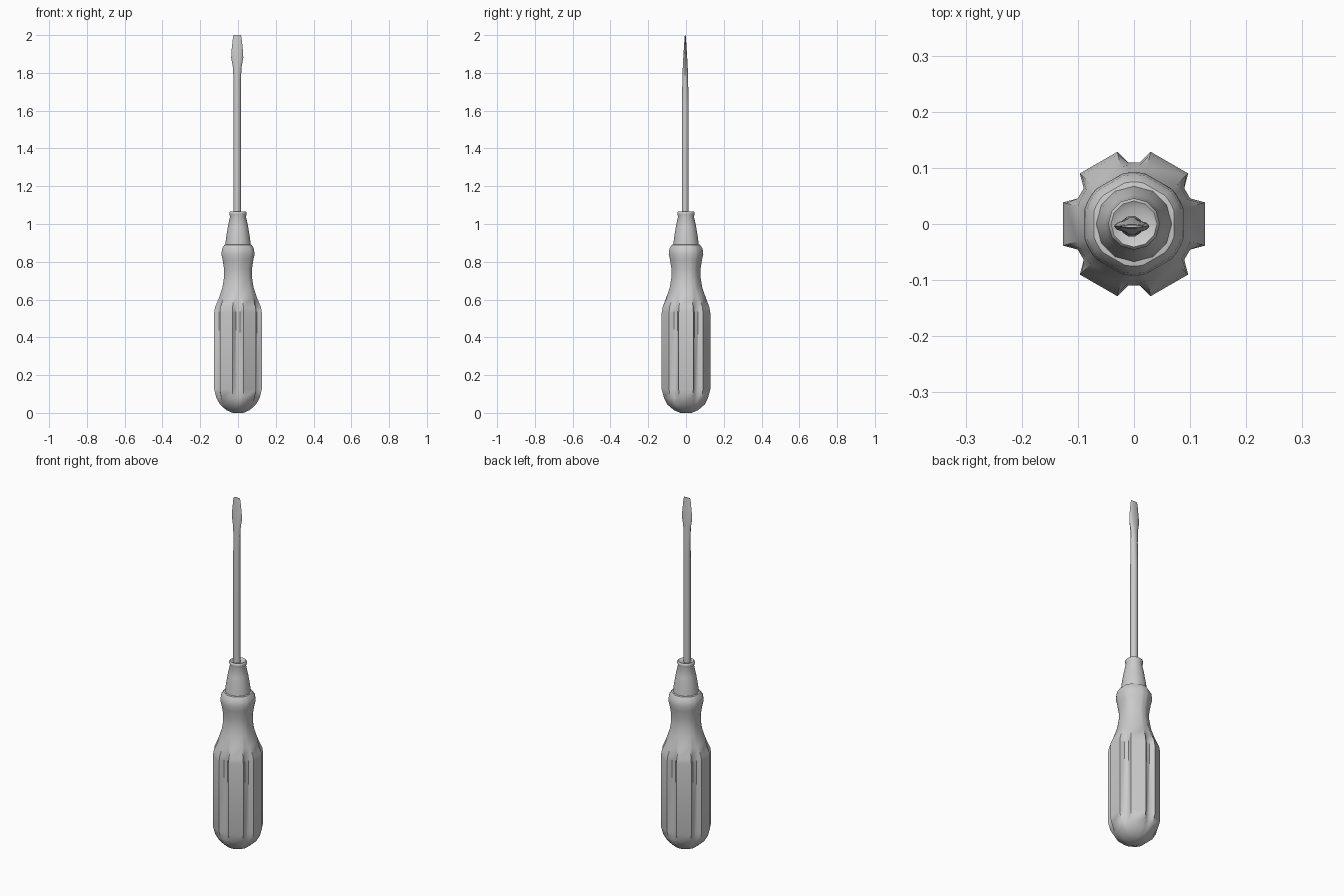
import bpy
import bmesh
from math import cos, sin, pi, radians

if "Cube" in bpy.data.objects:
    bpy.data.objects.remove(bpy.data.objects["Cube"], do_unlink=True)

grey = bpy.data.materials.new("light grey")
grey.use_nodes = True
COLOUR = (0.6, 0.6, 0.6, 1)
grey.diffuse_color = COLOUR
grey.node_tree.nodes["Principled BSDF"].inputs["Base Color"].default_value = COLOUR


def loft(name, rings, sharp=35):
    """Skin a stack of equal-length rings and cap both ends."""
    bm = bmesh.new()
    loops = [[bm.verts.new(p) for p in ring] for ring in rings]
    n = len(loops[0])
    for low, high in zip(loops, loops[1:]):
        for i in range(n):
            j = (i + 1) % n
            bm.faces.new((low[i], low[j], high[j], high[i]))
    bm.faces.new(loops[0][::-1])
    bm.faces.new(loops[-1])
    bmesh.ops.recalc_face_normals(bm, faces=bm.faces)
    mesh = bpy.data.meshes.new(name)
    bm.to_mesh(mesh)
    bm.free()
    mesh.materials.append(grey)
    obj = bpy.data.objects.new(name, mesh)
    bpy.context.collection.objects.link(obj)
    bpy.ops.object.select_all(action="DESELECT")
    obj.select_set(True)
    bpy.context.view_layer.objects.active = obj
    bpy.ops.object.shade_smooth_by_angle(angle=radians(sharp))
    return obj


def ellipse(rx, ry, z, sides, cx=0, cy=0):
    steps = [2 * pi * i / sides for i in range(sides)]
    return [(cx + rx * cos(a), cy + ry * sin(a), z) for a in steps]


# Handle: six flat lobes with grooves that fade out where it narrows
def fluted(r, z):
    ring = []
    for k in range(6):
        for offset, limit in ((-17, 1), (17, 1), (24.5, 0.11), (35.5, 0.11)):
            a = radians(60 * k + offset)
            rad = min(r, limit)
            ring.append((rad * cos(a), rad * sin(a), z))
    return ring


handle_profile = [(0.03, 0), (0.065, 0.015), (0.1, 0.045), (0.12, 0.08),
                  (0.132, 0.125), (0.132, 0.53), (0.127, 0.56), (0.105, 0.61),
                  (0.086, 0.665), (0.077, 0.72), (0.077, 0.76), (0.085, 0.81),
                  (0.092, 0.84), (0.088, 0.87), (0.075, 0.89), (0.06, 0.893)]
loft("handle", [fluted(r, z) for r, z in handle_profile], 40)

# Ferrule: tapered collar with a small rolled lip
ferrule_profile = [(0.068, 0.885), (0.063, 0.93), (0.053, 0.99), (0.042, 1.04),
                   (0.046, 1.052), (0.046, 1.062), (0.041, 1.067), (0.03, 1.06)]
loft("ferrule", [ellipse(r, r, z, 12) for r, z in ferrule_profile], 50)

# Shaft and flattened blade: half width, half depth, height
blade_profile = [(0.02, 0.019, 1.04), (0.02, 0.019, 1.62), (0.02, 0.016, 1.76),
                 (0.022, 0.014, 1.825), (0.032, 0.011, 1.88),
                 (0.031, 0.009, 1.91), (0.023, 0.004, 1.985),
                 (0.019, 0.002, 2.0)]
loft("shaft_and_blade",
     [ellipse(w, d, z, 10, -0.004, -0.004) for w, d, z in blade_profile], 45)
